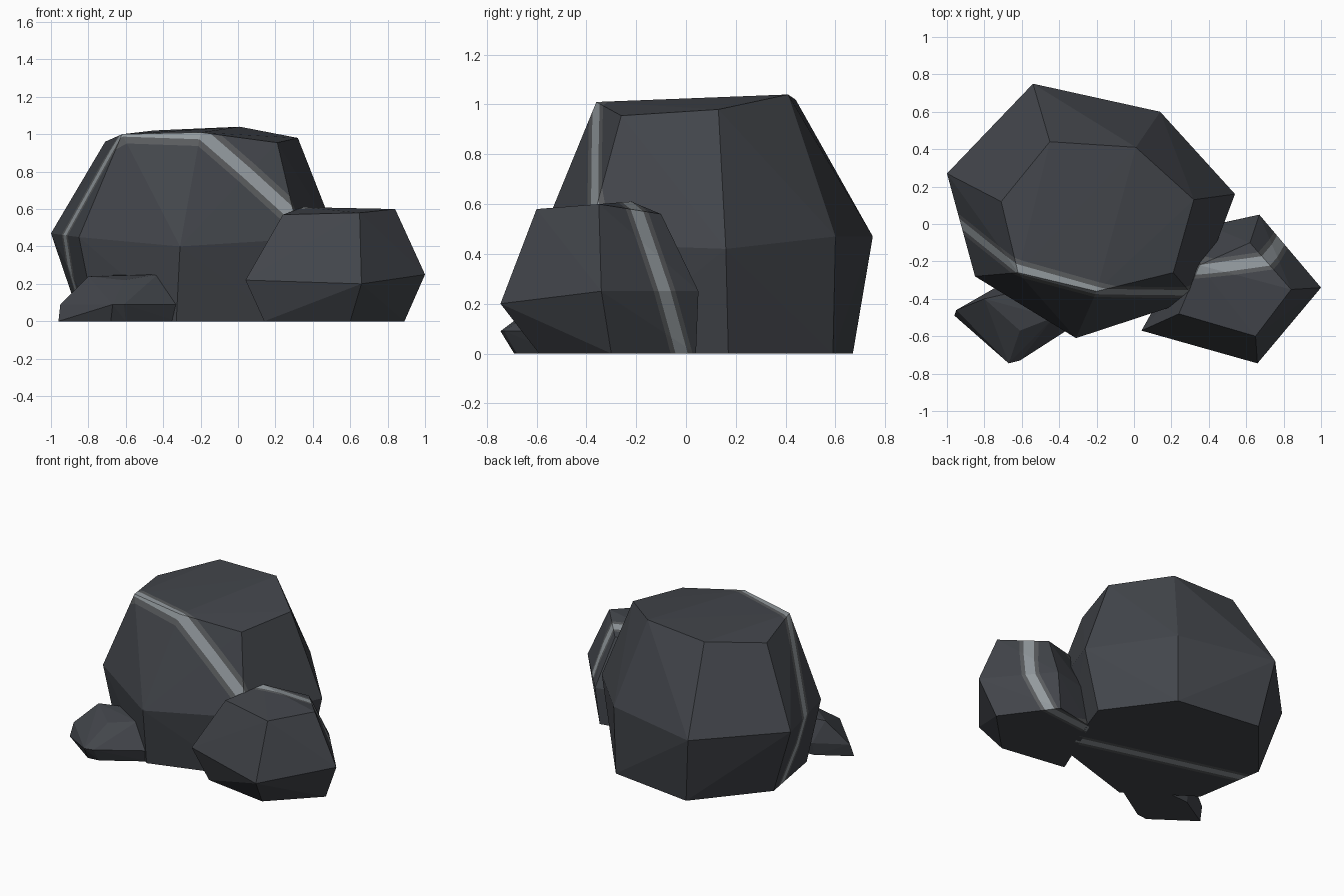
import bpy, bmesh
from mathutils import Vector


def material(name, color):
    m = bpy.data.materials.new(name)
    m.diffuse_color = (*color, 1)
    return m


STONE = material("dark_stone", (0.055, 0.06, 0.07))
EDGE = material("vein_edge", (0.10, 0.105, 0.11))
VEIN = material("vein", (0.29, 0.32, 0.34))


def rock(name, top, middle, base, vein=None):
    """Faceted boulder from three rings, optionally crossed by a pale vein."""
    bm = bmesh.new()
    for p in top + middle + [(x, y, 0) for x, y in base]:
        bm.verts.new(p)
    hull = bmesh.ops.convex_hull(bm, input=bm.verts[:])
    spare = {g for g in hull["geom_interior"] + hull["geom_unused"]
             if isinstance(g, bmesh.types.BMVert)}
    bmesh.ops.delete(bm, geom=list(spare), context='VERTS')

    # Cut the vein and its darker borders into the surface
    if vein:
        normal, offset, inner, outer = vein
        n = Vector(normal).normalized()
        for d in (-outer, -inner, inner, outer):
            bmesh.ops.bisect_plane(bm, geom=bm.verts[:] + bm.edges[:] + bm.faces[:],
                                   plane_co=n * (offset + d), plane_no=n, dist=1e-5)
        for f in bm.faces:
            d = abs(f.calc_center_median().dot(n) - offset)
            f.material_index = 2 if d < inner else 1 if d < outer else 0

    bmesh.ops.recalc_face_normals(bm, faces=bm.faces[:])
    mesh = bpy.data.meshes.new(name)
    bm.to_mesh(mesh)
    bm.free()
    for m in (STONE, EDGE, VEIN):
        mesh.materials.append(m)
    bpy.context.collection.objects.link(bpy.data.objects.new(name, mesh))


# Main boulder
rock("large_rock",
     [(-0.71, 0.12, 0.96), (-0.45, 0.44, 1.02), (0.01, 0.41, 1.04), (0.32, 0.13, 0.98),
      (0.21, -0.26, 0.955), (-0.20, -0.36, 1.01), (-0.62, -0.26, 1.0)],
     [(-1.0, 0.27, 0.47), (-0.54, 0.75, 0.47), (0.14, 0.60, 0.47), (0.54, 0.16, 0.42),
      (0.33, -0.40, 0.44), (-0.31, -0.61, 0.40), (-0.85, -0.28, 0.45)],
     [(-0.84, 0.23), (-0.47, 0.67), (0.13, 0.59), (0.44, 0.17),
      (0.25, -0.36), (-0.33, -0.54), (-0.76, -0.25)],
     ((0.255, 0.927, 0.273), -0.11, 0.025, 0.05))

# Medium boulder at the right
rock("medium_rock",
     [(0.24, -0.48, 0.57), (0.65, -0.60, 0.58), (0.84, -0.35, 0.60),
      (0.62, -0.10, 0.56), (0.35, -0.22, 0.61)],
     [(0.04, -0.57, 0.22), (0.66, -0.745, 0.20), (1.0, -0.34, 0.25),
      (0.67, 0.05, 0.25), (0.40, -0.01, 0.25)],
     [(0.14, -0.52), (0.60, -0.59), (0.89, -0.30), (0.64, 0.04), (0.35, -0.02)],
     ((-0.10, 0.95, 0.30), -0.085, 0.025, 0.045))

# Small stone at the left
rock("small_rock",
     [(-0.80, -0.40, 0.24), (-0.61, -0.57, 0.22), (-0.43, -0.50, 0.25), (-0.58, -0.35, 0.25)],
     [(-0.95, -0.46, 0.09), (-0.67, -0.745, 0.09), (-0.61, -0.73, 0.09),
      (-0.33, -0.55, 0.09), (-0.45, -0.32, 0.09), (-0.74, -0.34, 0.09)],
     [(-0.96, -0.49), (-0.68, -0.69), (-0.60, -0.68), (-0.33, -0.51),
      (-0.45, -0.34), (-0.74, -0.36)])
